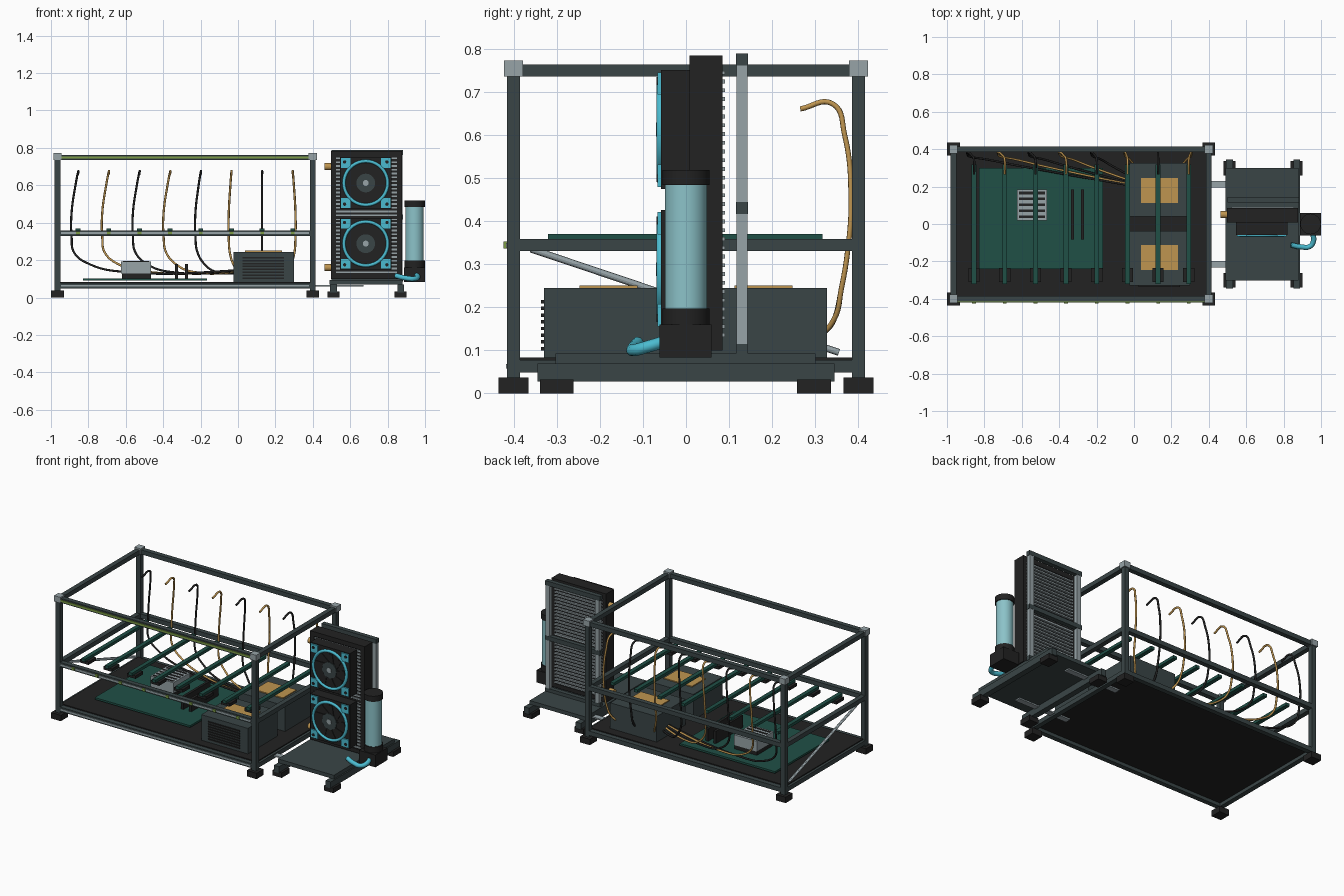
import bpy, math
from mathutils import Vector

if "Cube" in bpy.data.objects:
    bpy.data.objects.remove(bpy.data.objects["Cube"])


def material(name, r, g, b):
    m = bpy.data.materials.new(name)
    m.diffuse_color = (r, g, b, 1)
    m.use_nodes = True
    node = next(n for n in m.node_tree.nodes if n.type == "BSDF_PRINCIPLED")
    node.inputs["Base Color"].default_value = (r, g, b, 1)
    node.inputs["Roughness"].default_value = 0.6
    return m


SLATE = material("slate metal", .042, .06, .062)
BLACK = material("black plastic", .016, .016, .016)
STEEL = material("pale steel", .31, .37, .39)
TEAL = material("circuit green", .014, .08, .062)
GOLD = material("gold", .52, .3, .08)
CYAN = material("cyan", .07, .5, .63)
GLASS = material("coolant blue", .26, .54, .58)
LIME = material("light strip green", .2, .33, .06)


def box(name, mat, x, y, z):
    """Box from (min, max) pairs on each axis."""
    bpy.ops.mesh.primitive_cube_add(size=1, location=[sum(p) / 2 for p in (x, y, z)])
    o = bpy.context.object
    o.scale = [p[1] - p[0] for p in (x, y, z)]
    bpy.ops.object.transform_apply(location=False, rotation=False, scale=True)
    o.name = name
    o.data.materials.append(mat)
    return o


def around(c, half):
    return (c - half, c + half)


def rod(name, mat, a, b, r, sides=32):
    a, b = Vector(a), Vector(b)
    bpy.ops.mesh.primitive_cylinder_add(vertices=sides, radius=r, depth=(b - a).length,
                                        location=(a + b) / 2)
    o = bpy.context.object
    o.rotation_euler = (b - a).to_track_quat("Z", "Y").to_euler()
    o.name = name
    o.data.materials.append(mat)
    bpy.ops.object.shade_smooth_by_angle()
    return o


def tube(name, mat, points, r):
    c = bpy.data.curves.new(name, "CURVE")
    c.dimensions = "3D"
    c.bevel_depth, c.bevel_resolution, c.resolution_u = r, 2, 8
    c.use_fill_caps = True
    s = c.splines.new("BEZIER")
    s.bezier_points.add(len(points) - 1)
    for p, co in zip(s.bezier_points, points):
        p.co = co
        p.handle_left_type = p.handle_right_type = "AUTO"
    c.materials.append(mat)
    o = bpy.data.objects.new(name, c)
    bpy.context.collection.objects.link(o)


# Open frame: posts, feet, corner blocks, rails
LEFT, RIGHT, DEPTH, T = -.965, .4, .4, .015
for x in (LEFT, RIGHT):
    for y in (-DEPTH, DEPTH):
        box("frame_post", SLATE, around(x, T), around(y, T), (.035, .75))
        box("frame_foot", BLACK, around(x, .034), around(y, .035), (0, .037))
        box("corner_block", STEEL, around(x, .022), around(y, .022), (.735, .772))
for z in (.063, .344, .749):
    for y in (-DEPTH, DEPTH):
        box("long_rail", SLATE, (LEFT, RIGHT), around(y, T), around(z, .014))
    for x in (LEFT, RIGHT):
        box("side_rail", SLATE, around(x, T), (-DEPTH, DEPTH), around(z, .014))
for z in (.063, .344):
    box("rail_slot", STEEL, (LEFT + .02, RIGHT - .02), (-.418, -.414), around(z, .005))
box("light_strip", LIME, (LEFT + .02, RIGHT - .02), (-.42, -.414), around(.749, .006))
box("floor_panel", BLACK, (LEFT, RIGHT), (-.385, .385), (.07, .083))
rod("diagonal_brace", STEEL, (LEFT, -.36, .335), (LEFT, .355, .095), .008, 12)

# Eight card bars with connectors, screws and hanging cables
for i in range(8):
    x = -.855 + i * .164
    box("card_bar", TEAL, around(x, .013), (-.32, .317), (.352, .37))
    box("bar_connector", BLACK, around(x, .03), (-.31, -.235), (.335, .354))
    box("rail_screw", LIME, around(x, .01), (-.424, -.414), (.336, .352))
    f = x - .13
    s = .035 * max(-1, min(1, f / .4))
    tube("cable", GOLD if i % 2 else BLACK, [
        (x, .265, .66), (x, .34, .672), (x + s * .4, .368, .6), (x + s, .383, .45),
        (x + s, .375, .33), (x + s * .6, .36, .24), (x - .07 * f, .345, .175),
        (x - .25 * f, .31, .137), (.13, .18, .15)], .006)

# Main board with cooler and memory
box("main_board", TEAL, (-.83, -.166), (-.24, .3), (.09, .102))
box("cooler_base", BLACK, (-.62, -.465), (.025, .18), (.1, .13))
box("cooler", STEEL, (-.625, -.465), (.02, .185), (.128, .193))
for i in range(5):
    box("cooler_slot", BLACK, (-.615, -.475), around(.038 + i * .032, .007), (.19, .195))
for x in (-.33, -.275):
    box("memory_stick", BLACK, around(x, .008), (-.083, .185), (.1, .18))

# Twin power supplies with gold labels and front vent
for y0, y1, g in ((-.33, -.037, -.18), (.04, .327, .18)):
    box("power_supply", SLATE, (-.025, .3), (y0, y1), (.083, .244))
    box("supply_label", GOLD, (.037, .235), around(g, .067), (.244, .25))
for i in range(8):
    box("vent_slat", BLACK, (.025, .245), (-.336, -.329), around(.104 + i * .0155, .004))

# Side platform with link plates
for y in (-.215, .213):
    box("link_plate", STEEL, (.3, .67), around(y, .018), (.06, .068))
box("platform", SLATE, (.49, .88), (-.303, .3), (.069, .093))
for x in (.51, .87):
    box("platform_rail", SLATE, around(x, .018), (-.345, .345), (.028, .069))
    for y in (-.3, .297):
        box("platform_foot", BLACK, around(x, .032), around(y, .039), (0, .032))

# Radiator support
for x in (.52, .865):
    box("support_post", STEEL, around(x, .014), (.117, .143), (.09, .765))
for z in (.775, .43, .1):
    box("support_bar", SLATE, (.5, .882), (.116, .144), around(z, .014))

# Radiator core with fins and fittings
box("radiator_core", BLACK, (.525, .85), (.016, .078), (.11, .77))
for x in ((.497, .525), (.85, .878)):
    box("radiator_side", BLACK, x, (.008, .085), (.1, .784))
for z in ((.755, .784), (.42, .436), (.1, .125)):
    box("radiator_band", BLACK, (.497, .878), (.008, .085), z)
for i in range(31):
    box("radiator_fin", STEEL, (.52, .855), (.01, .09), around(.135 + i * .0203, .0045))
for z in (.7, .16):
    rod("radiator_fitting", GOLD, (.463, .05, z), (.5, .05, z), .019, 16)

# Two fans
FX = .683
for z in (.612, .288):
    box("fan_body", BLACK, around(FX, .138), (-.058, .01), around(z, .138))
    for sx in (-1, 1):
        for sz in (-1, 1):
            box("fan_corner", CYAN, around(FX + sx * .107, .026), (-.066, -.056),
                around(z + sz * .107, .026))
            rod("corner_bolt", BLACK, (FX + sx * .113, -.068, z + sz * .113),
                (FX + sx * .113, -.06, z + sz * .113), .009, 12)
    bpy.ops.mesh.primitive_torus_add(major_radius=.117, minor_radius=.009, major_segments=40,
                                     minor_segments=8, location=(FX, -.06, z),
                                     rotation=(math.pi / 2, 0, 0))
    ring = bpy.context.object
    ring.name = "fan_ring"
    ring.data.materials.append(CYAN)
    bpy.ops.object.shade_smooth()
    rod("fan_recess", BLACK, (FX, -.06, z), (FX, -.05, z), .113)
    for k in range(9):
        a = k * math.tau / 9
        blade = box("fan_blade", BLACK, around(FX + .07 * math.cos(a), .035), (-.064, -.058),
                    around(z + .07 * math.sin(a), .011))
        blade.rotation_euler = (0, -a - .35, 0)
    rod("fan_hub", SLATE, (FX, -.068, z), (FX, -.055, z), .05)
    rod("hub_cap", STEEL, (FX, -.07, z), (FX, -.06, z), .016, 16)

# Coolant reservoir, pump and hose
RX = .944
rod("reservoir", GLASS, (RX, 0, .19), (RX, 0, .49), .049)
for z in ((.16, .197), (.483, .518)):
    rod("reservoir_cap", BLACK, (RX, 0, z[0]), (RX, 0, z[1]), .055)
box("pump_block", BLACK, (.887, 1.0), (-.061, .059), (.083, .16))
tube("hose", CYAN, [(.955, -.05, .12), (.96, -.09, .108), (.94, -.12, .1),
                    (.89, -.122, .105), (.84, -.112, .118)], .014)
